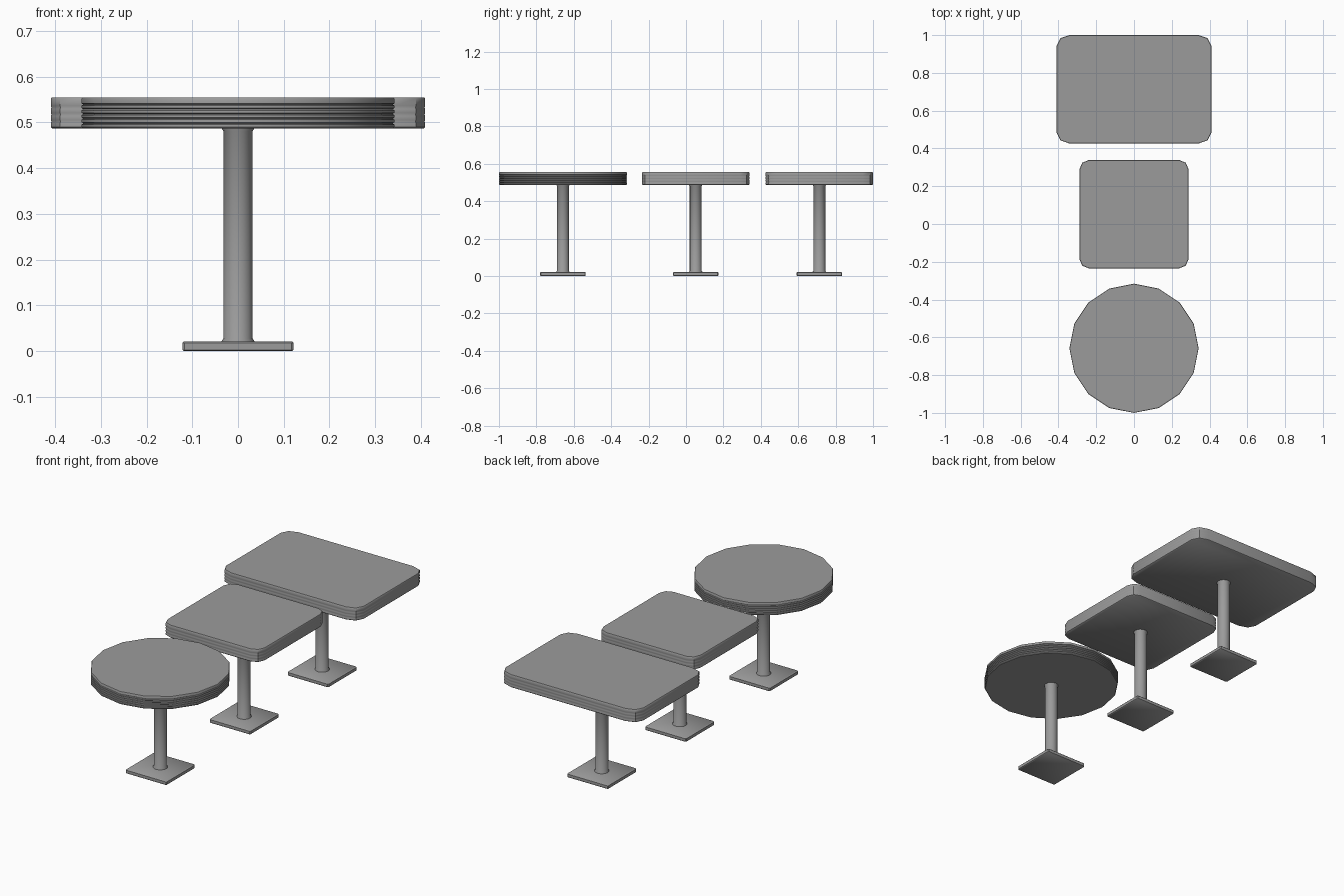
import bpy, bmesh
from math import cos, sin, pi, radians

if "Cube" in bpy.data.objects:
    bpy.data.objects.remove(bpy.data.objects["Cube"])

# Dark grey used by every part
dark = bpy.data.materials.new("dark_grey")
dark.diffuse_color = (0.33, 0.33, 0.33, 1)
dark.use_nodes = True
dark.node_tree.nodes["Principled BSDF"].inputs["Base Color"].default_value = dark.diffuse_color


def circle(r, n=16):
    return [(r * cos(2 * pi * i / n), r * sin(2 * pi * i / n)) for i in range(n)]


def rounded_rect(hx, hy, rx, ry, seg=2):
    pts = []
    for q, (sx, sy) in enumerate([(1, 1), (-1, 1), (-1, -1), (1, -1)]):
        for i in range(seg + 1):
            a = (q + i / seg) * pi / 2
            pts.append((sx * (hx - rx) + rx * cos(a), sy * (hy - ry) + ry * sin(a)))
    return pts


def loft(name, outline, profile, y):
    """Stack inset copies of an outline; profile holds (inset, z) pairs."""
    hx = max(p[0] for p in outline)
    hy = max(p[1] for p in outline)
    bm = bmesh.new()
    rings = [[bm.verts.new((px * (hx - d) / hx, py * (hy - d) / hy, z)) for px, py in outline]
             for d, z in profile]
    n = len(outline)
    for a, b in zip(rings, rings[1:]):
        for i in range(n):
            j = (i + 1) % n
            bm.faces.new((a[i], a[j], b[j], b[i]))
    bm.faces.new(rings[0][::-1])
    bm.faces.new(rings[-1])
    me = bpy.data.meshes.new(name)
    bm.to_mesh(me)
    bm.free()
    me.materials.append(dark)
    ob = bpy.data.objects.new(name, me)
    ob.location.y = y
    bpy.context.collection.objects.link(ob)
    bpy.ops.object.select_all(action='DESELECT')
    ob.select_set(True)
    bpy.context.view_layer.objects.active = ob
    bpy.ops.object.shade_smooth_by_angle(angle=radians(40))


# Ribbed edge banding of the table tops
def ribbed_edge(depth, ribs, z0=0.487, z1=0.555, lip=0.003):
    step = (z1 - z0 - 2 * lip) / ribs
    prof = [(lip, z0)]
    for k in range(ribs):
        z = z0 + lip + k * step
        prof.append((0, z))
        if k < ribs - 1:
            prof += [(0, z + step * 0.55), (depth, z + step * 0.78)]
    return prof + [(0, z1 - lip), (lip * 0.6, z1)]


# Pedestal column with small flares, and bevelled foot plate
column = [(0, 0.018), (0, 0.022), (0.004, 0.028), (0.004, 0.481), (0, 0.487), (0, 0.49)]
foot = [(0.003, 0), (0, 0.003), (0, 0.018), (0.003, 0.021)]

tables = [
    ("round", circle(0.342), 0.004, 6, -0.658),
    ("square", rounded_rect(0.289, 0.287, 0.05, 0.05), 0.001, 4, 0.052),
    ("rectangular", rounded_rect(0.409, 0.287, 0.068, 0.055), 0.001, 4, 0.713),
]
for kind, outline, depth, ribs, y in tables:
    loft(kind + "_table_top", outline, ribbed_edge(depth, ribs), y)
    loft(kind + "_table_column", circle(0.036), column, y)
    loft(kind + "_table_foot", rounded_rect(0.1215, 0.1215, 0.004, 0.004, 1), foot, y)
